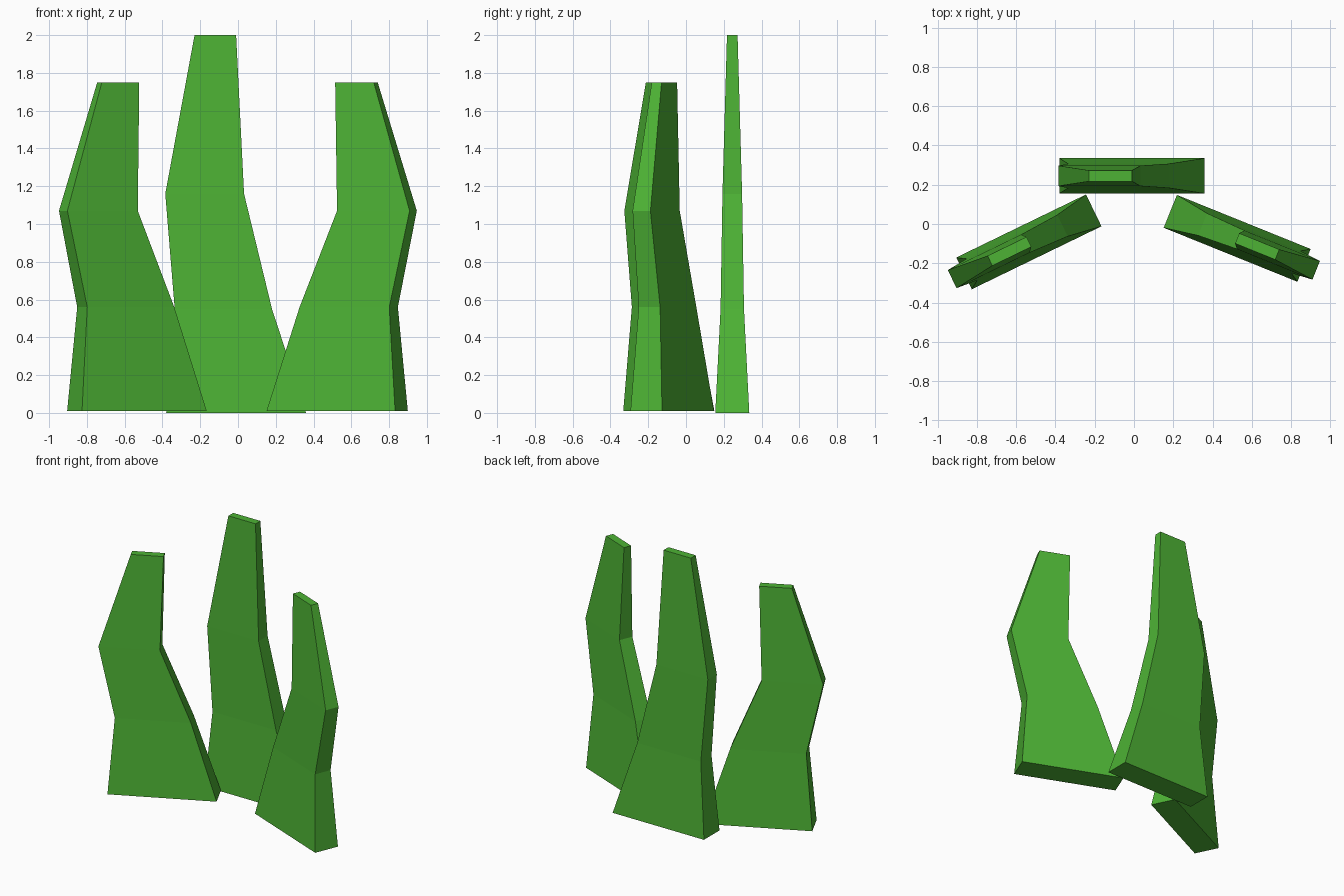
import bpy, bmesh, math
from mathutils import Matrix

if "Cube" in bpy.data.objects:
    bpy.data.objects.remove(bpy.data.objects["Cube"])

green = bpy.data.materials.new("grass_green")
green.diffuse_color = (0.075, 0.45, 0.035, 1)
green.use_nodes = True
green.node_tree.nodes["Principled BSDF"].inputs["Base Color"].default_value = green.diffuse_color


def blade(name, levels, centre, angle, mirror=1):
    """Loft rectangular sections (z, left, right, half thickness) into a blade."""
    bm = bmesh.new()
    rings = []
    for z, a, b, t in levels:
        a, b = sorted((a * mirror, b * mirror))
        rings.append([bm.verts.new(p) for p in
                      ((a, -t, z), (b, -t, z), (b, t, z), (a, t, z))])
    for lo, hi in zip(rings, rings[1:]):
        for i in range(4):
            j = (i + 1) % 4
            bm.faces.new((lo[i], lo[j], hi[j], hi[i]))
    bm.faces.new(rings[0][::-1])
    bm.faces.new(rings[-1])
    bmesh.ops.recalc_face_normals(bm, faces=bm.faces)
    me = bpy.data.meshes.new(name)
    bm.to_mesh(me)
    bm.free()
    me.materials.append(green)
    ob = bpy.data.objects.new(name, me)
    ob.matrix_world = (Matrix.Translation((*centre, 0))
                       @ Matrix.Rotation(math.radians(angle), 4, 'Z'))
    bpy.context.collection.objects.link(ob)


# Tall middle blade
tall = [(0, -0.37, 0.37, 0.09), (0.55, -0.325, 0.19, 0.062),
        (1.16, -0.375, 0.042, 0.052), (2.0, -0.22, 0.0, 0.028)]
blade("middle_blade", tall, (-0.01, 0.245), 0)

# Shorter side blades, mirrored and splayed towards the front
short = [(0.01, -0.367, 0.367, 0.09), (0.56, -0.322, 0.19, 0.061),
         (1.07, -0.434, -0.02, 0.051), (1.75, -0.22, 0.0, 0.028)]
blade("left_blade", short, (-0.535, -0.091), 25.9)
blade("right_blade", short, (0.525, -0.073), -22, mirror=-1)
